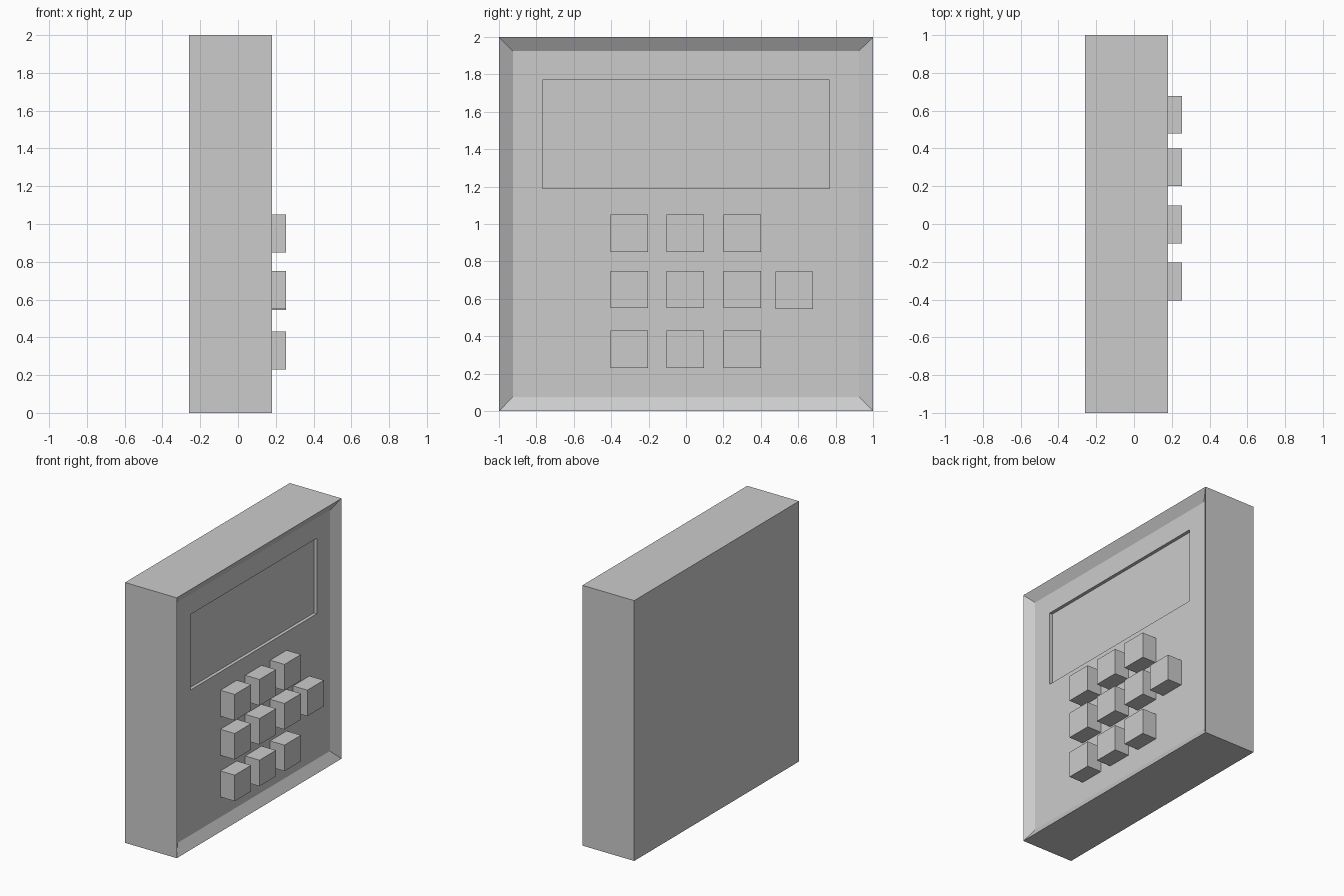
import bpy, bmesh

if "Cube" in bpy.data.objects:
    bpy.data.objects.remove(bpy.data.objects["Cube"])

RIM_X, FLOOR_X, SCREEN_X, BACK_X = 0.18, 0.133, 0.108, -0.26


def finish(bm, name):
    bmesh.ops.recalc_face_normals(bm, faces=bm.faces)
    mesh = bpy.data.meshes.new(name)
    bm.to_mesh(mesh)
    bm.free()
    obj = bpy.data.objects.new(name, mesh)
    bpy.context.collection.objects.link(obj)
    return obj


def rect(bm, x, y0, y1, z0, z1):
    return [bm.verts.new((x, y, z)) for y, z in
            ((y0, z0), (y1, z0), (y1, z1), (y0, z1))]


# Housing: rectangular loops from the back, round the bevelled rim, into the screen recess
bm = bmesh.new()
loops = [rect(bm, *r) for r in (
    (BACK_X, -1, 1, 0, 2),
    (RIM_X, -1, 1, 0, 2),
    (FLOOR_X, -0.925, 0.925, 0.075, 1.925),
    (FLOOR_X, -0.768, 0.766, 1.19, 1.77),
    (SCREEN_X, -0.768, 0.766, 1.19, 1.77),
)]
for a, b in zip(loops, loops[1:]):
    for i in range(4):
        j = (i + 1) % 4
        bm.faces.new((a[i], a[j], b[j], b[i]))
bm.faces.new(loops[0])
bm.faces.new(loops[-1])
finish(bm, "housing")


# Keys: three by three pad plus one extra key at the side
def key(name, y, z, size=0.2, x0=FLOOR_X - 0.003, x1=0.255):
    h = size / 2
    bm = bmesh.new()
    bmesh.ops.create_cube(bm, size=1)
    for v in bm.verts:
        v.co = (x1 if v.co.x > 0 else x0,
                y + (h if v.co.y > 0 else -h),
                z + (h if v.co.z > 0 else -h))
    finish(bm, name)


for r, z in enumerate((0.95, 0.65, 0.33)):
    for c, y in enumerate((-0.304, -0.003, 0.3)):
        key(f"key_row{r + 1}_col{c + 1}", y, z)
key("side_key", 0.578, 0.646)
